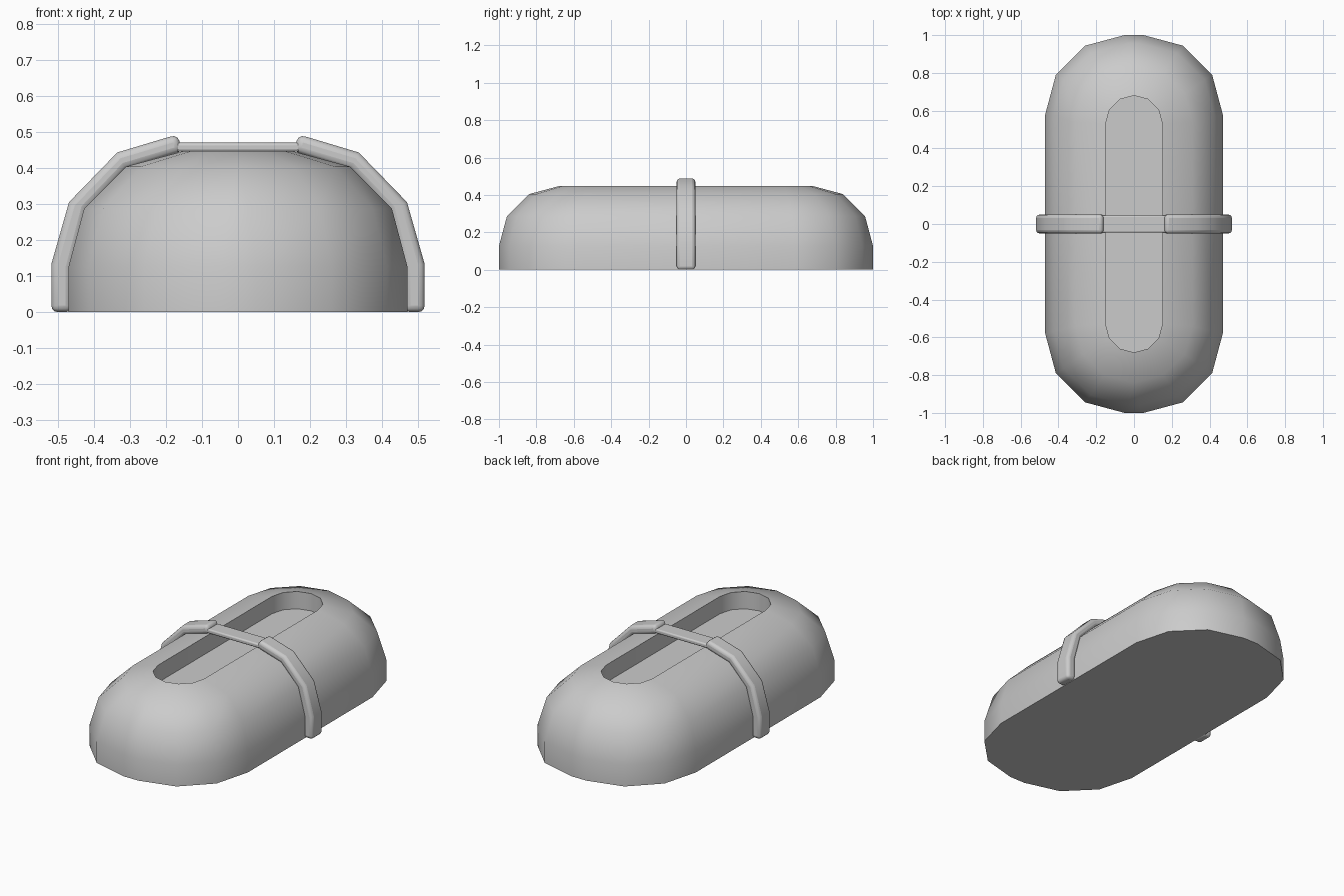
import bpy, bmesh, math

if "Cube" in bpy.data.objects:
    bpy.data.objects.remove(bpy.data.objects["Cube"])


def make_object(name, bm, angle=35):
    bmesh.ops.recalc_face_normals(bm, faces=bm.faces)
    mesh = bpy.data.meshes.new(name)
    bm.to_mesh(mesh)
    bm.free()
    ob = bpy.data.objects.new(name, mesh)
    bpy.context.collection.objects.link(ob)
    bpy.ops.object.select_all(action='DESELECT')
    bpy.context.view_layer.objects.active = ob
    ob.select_set(True)
    bpy.ops.object.shade_smooth_by_angle(angle=math.radians(angle))
    return ob


def rounded_loop(hx, hy, cx, cy, z):
    """Rounded rectangle with three segments per corner."""
    pts = []
    for sx, sy, start in ((1, 1, 0), (-1, 1, 90), (-1, -1, 180), (1, -1, 270)):
        for i in range(4):
            a = math.radians(start + 30 * i)
            pts.append((sx * cx + (hx - cx) * math.cos(a),
                        sy * cy + (hy - cy) * math.sin(a), z))
    return pts


def prism(name, profile, half_y, bevel):
    """Extrude an xz profile along y and round its edges."""
    bm = bmesh.new()
    front = [bm.verts.new((x, -half_y, z)) for x, z in profile]
    back = [bm.verts.new((x, half_y, z)) for x, z in profile]
    n = len(profile)
    bm.faces.new(front)
    bm.faces.new(back[::-1])
    for i in range(n):
        j = (i + 1) % n
        bm.faces.new((front[i], front[j], back[j], back[i]))
    ob = make_object(name, bm)
    mod = ob.modifiers.new("round", 'BEVEL')
    mod.width = bevel
    mod.segments = 3
    mod.limit_method = 'ANGLE'
    mod.angle_limit = math.radians(50)
    return ob


# Shell: plan outline rising through a three-step rounded shoulder into a slot
R = 0.32
rings = [(0, 0), (0, 0.127)]
rings += [(R * (1 - math.cos(math.radians(a))), 0.127 + R * math.sin(math.radians(a)))
          for a in (30, 60, 90)]
SLOT_FLOOR = 0.345
rings.append((R, SLOT_FLOOR))
centres = [(0.05, 0.58), (0.05, 0.58), (0.03, 0.57), (0, 0.54), (0, 0.53), (0, 0.53)]
bm = bmesh.new()
loops = [[bm.verts.new(p) for p in rounded_loop(0.47 - d, 1 - d, cx, cy, z)]
         for (d, z), (cx, cy) in zip(rings, centres)]
for lo, hi in zip(loops, loops[1:]):
    for i in range(len(lo)):
        j = (i + 1) % len(lo)
        bm.faces.new((lo[i], lo[j], hi[j], hi[i]))
bm.faces.new(loops[0][::-1])
bm.faces.new(loops[-1])
bmesh.ops.remove_doubles(bm, verts=bm.verts, dist=0.0005)
make_object("shell", bm)

# Strap: one side hugging the shell, mirrored to the other
strap = prism("strap", [(0.46, 0), (0.518, 0), (0.518, 0.133), (0.469, 0.305), (0.335, 0.443),
                        (0.168, 0.493), (0.154, 0.445), (0.31, 0.398), (0.418, 0.285),
                        (0.46, 0.125)], 0.05, 0.018)
strap.modifiers.new("mirror", 'MIRROR')

# Thin bar bridging the slot between the strap ends
prism("strap_bridge", [(-0.18, 0.445), (0.18, 0.445), (0.18, 0.47), (-0.18, 0.47)], 0.046, 0.008)
